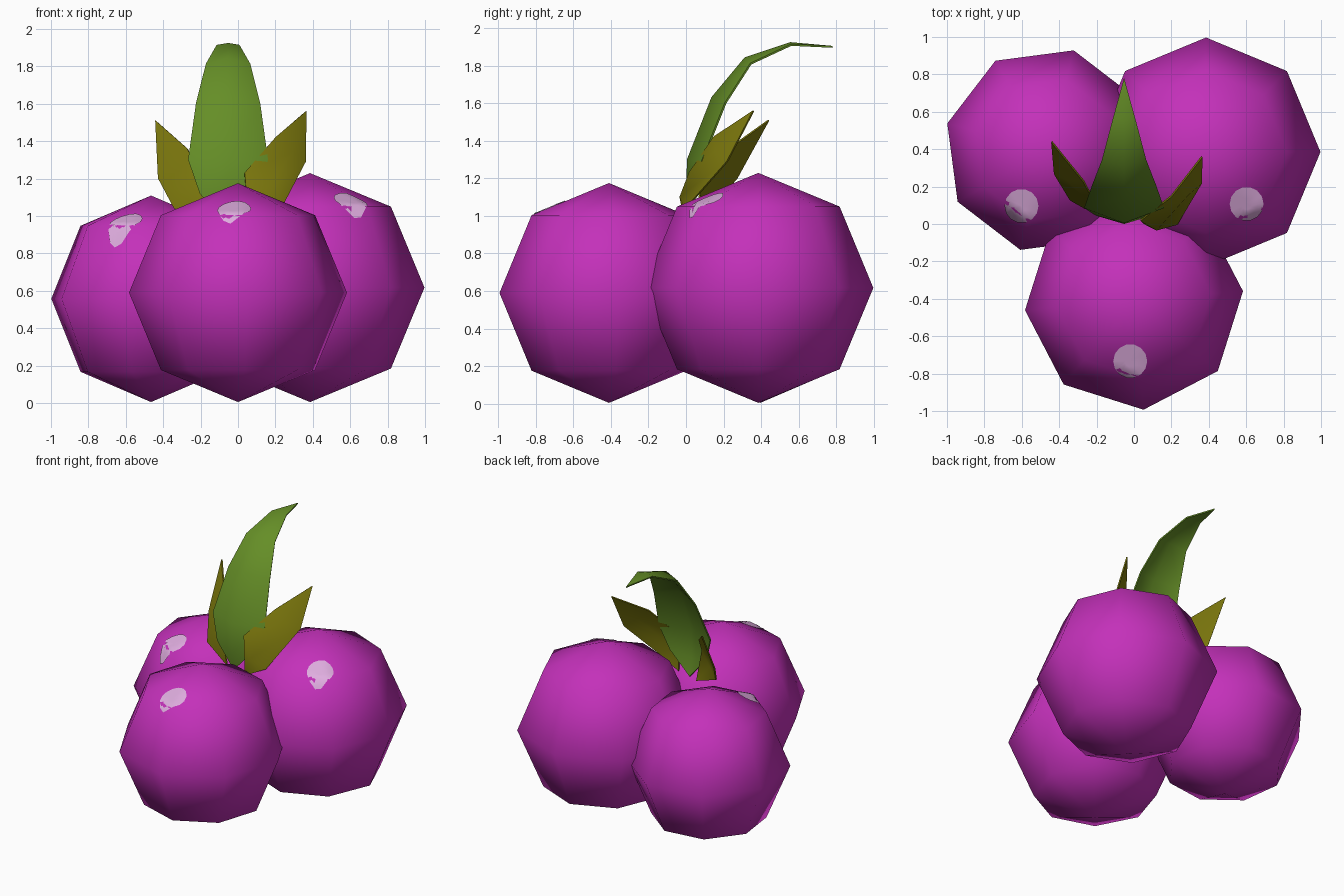
import bpy, bmesh, math
from mathutils import Matrix, Vector
from mathutils.bvhtree import BVHTree

if "Cube" in bpy.data.objects:
    bpy.data.objects.remove(bpy.data.objects["Cube"])


def material(name, rgb):
    m = bpy.data.materials.new(name)
    m.diffuse_color = (*rgb, 1)
    m.use_nodes = True
    m.node_tree.nodes["Principled BSDF"].inputs["Base Color"].default_value = m.diffuse_color
    return m


purple = material("berry purple", (0.55, 0.03, 0.49))
pale = material("pale pink", (0.74, 0.42, 0.74))
green = material("leaf green", (0.13, 0.27, 0.02))
olive = material("leaf olive", (0.205, 0.19, 0.004))


def add_object(name, bm, mat):
    mesh = bpy.data.meshes.new(name)
    bm.to_mesh(mesh)
    bm.free()
    mesh.materials.append(mat)
    mesh.shade_smooth()
    obj = bpy.data.objects.new(name, mesh)
    bpy.context.collection.objects.link(obj)
    return obj


def berry(name, x, y, r, turn, spot):
    # low-poly sphere standing on the ground
    bm = bmesh.new()
    place = Matrix.Translation((x, y, r + 0.005)) @ Matrix.Rotation(math.radians(turn), 4, 'Z')
    bmesh.ops.create_uvsphere(bm, u_segments=8, v_segments=4, radius=r, matrix=place)
    tree = BVHTree.FromBMesh(bm)
    add_object(name, bm, purple)

    # shine plate: concentric rings dropped onto the berry surface
    bm = bmesh.new()
    n = 14

    def drop(radius, a):
        p = Vector((spot[0] + radius * math.cos(a), spot[1] + radius * math.sin(a), 3))
        hit = tree.ray_cast(p, Vector((0, 0, -1)))[0]
        out = (hit - Vector((x, y, r))).normalized()
        return bm.verts.new(hit + out * 0.006)

    centre = drop(0, 0)
    rings = [[drop(rad, math.tau * i / n) for i in range(n)] for rad in (0.03, 0.06, 0.09)]
    for i in range(n):
        j = (i + 1) % n
        bm.faces.new((centre, rings[0][i], rings[0][j]))
        for a, b in zip(rings, rings[1:]):
            bm.faces.new((a[i], b[i], b[j], a[j]))
    add_object(name + "_shine", bm, pale)


def leaf(name, base, stations, tip, mat):
    # folded blade: left edge, midrib and right edge at each station
    bm = bmesh.new()
    b, t = bm.verts.new(base), bm.verts.new(tip)
    rows = [[bm.verts.new(p) for p in s] for s in stations]
    for k in (0, 1):
        bm.faces.new((b, rows[0][k + 1], rows[0][k]))
        for p, q in zip(rows, rows[1:]):
            bm.faces.new((p[k], p[k + 1], q[k + 1], q[k]))
        bm.faces.new((rows[-1][k], rows[-1][k + 1], t))
    bmesh.ops.recalc_face_normals(bm, faces=bm.faces)
    obj = add_object(name, bm, mat)
    mod = obj.modifiers.new("thickness", 'SOLIDIFY')
    mod.thickness, mod.offset = 0.01, 0
    bpy.ops.object.select_all(action='DESELECT')
    obj.select_set(True)
    bpy.context.view_layer.objects.active = obj
    bpy.ops.object.modifier_apply(modifier=mod.name)
    bpy.ops.object.shade_smooth_by_angle(angle=math.radians(60))


# three berries with shine spots
berry("front_berry", 0, -0.41, 0.585, 5, (-0.02, -0.73))
berry("right_berry", 0.385, 0.385, 0.612, 0, (0.6, 0.11))
berry("left_berry", -0.465, 0.395, 0.552, 30, (-0.6, 0.1))

# tall curled leaf: (half width, edge y, edge z, midrib y, midrib z)
cx = -0.053
profile = [(0.15, 0.05, 1.12, 0.005, 1.08), (0.212, 0.09, 1.30, 0.01, 1.30),
           (0.17, 0.21, 1.60, 0.14, 1.63), (0.117, 0.345, 1.81, 0.315, 1.84),
           (0.06, 0.56, 1.91, 0.555, 1.92)]
leaf("tall_leaf", (cx, 0.03, 0.95),
     [((cx - w, ye, ze), (cx, ym, zm), (cx + w, ye, ze)) for w, ye, ze, ym, zm in profile],
     (cx, 0.78, 1.9), green)

# two short pointed leaves
leaf("right_leaf", (0.06, 0.0, 0.95),
     [((0.035, 0.02, 1.23), (0.12, -0.03, 1.10), (0.23, 0.0, 1.04)),
      ((0.2, 0.15, 1.42), (0.29, 0.16, 1.34), (0.36, 0.22, 1.29))],
     (0.363, 0.36, 1.56), olive)
leaf("left_leaf", (-0.13, 0.06, 0.95),
     [((-0.19, 0.08, 1.2), (-0.26, 0.085, 1.10), (-0.34, 0.13, 1.04)),
      ((-0.27, 0.23, 1.36), (-0.36, 0.24, 1.26), (-0.425, 0.27, 1.2))],
     (-0.44, 0.44, 1.51), olive)
